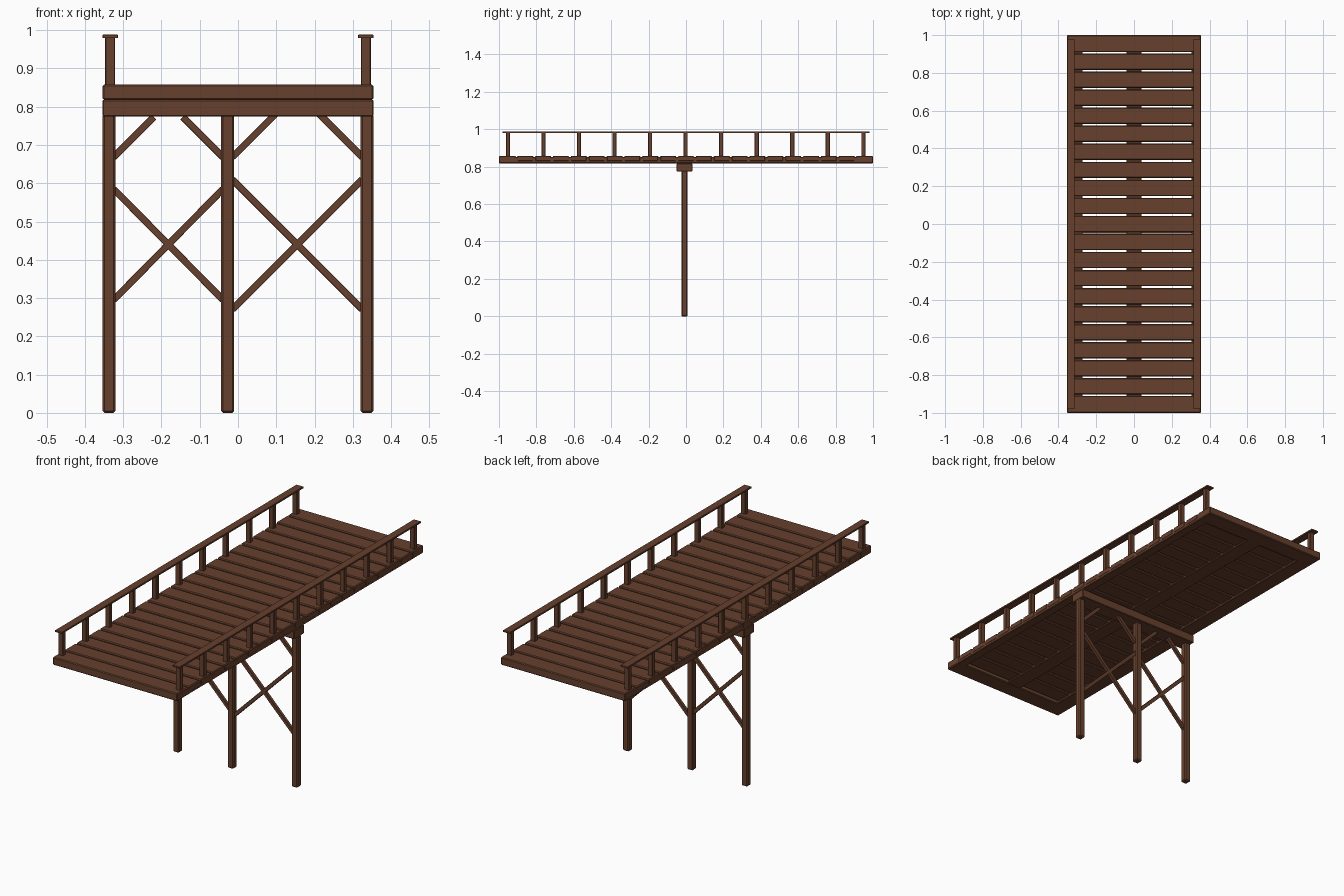
import bpy
from math import atan2, hypot
from mathutils import Vector

cube = bpy.data.objects.get("Cube")
if cube:
    bpy.data.objects.remove(cube, do_unlink=True)

wood = bpy.data.materials.new("brown_wood")
wood.use_nodes = True
wood.diffuse_color = (0.135, 0.052, 0.027, 1)
wood.node_tree.nodes["Principled BSDF"].inputs["Base Color"].default_value = wood.diffuse_color


def timber(name, x, y, z, bevel=0.003):
    """Box with chamfered edges from (min, max) pairs."""
    spans = (x, y, z)
    bpy.ops.mesh.primitive_cube_add(size=1, location=[sum(s) / 2 for s in spans])
    ob = bpy.context.object
    ob.name = name
    size = Vector([s[1] - s[0] for s in spans])
    for v in ob.data.vertices:
        v.co = v.co * size
    ob.data.materials.append(wood)
    if bevel:
        mod = ob.modifiers.new("chamfer", "BEVEL")
        mod.width = bevel
        mod.segments = 1
    return ob


def around(c, width):
    return (c - width / 2, c + width / 2)


def brace(name, x0, z0, x1, z1):
    """Diagonal strut between two points in the plane of the legs."""
    half = hypot(x1 - x0, z1 - z0) / 2
    ob = timber(name, (-half, half), around(0, 0.016), around(0, 0.018), 0.001)
    ob.location = ((x0 + x1) / 2, -0.008, (z0 + z1) / 2)
    ob.rotation_euler.y = -atan2(z1 - z0, x1 - x0)


# Legs and the cross beam on top of them
LEGS = {"right": -0.337, "middle": -0.027, "left": 0.337}
for side, x in LEGS.items():
    timber(side + "_leg", around(x, 0.034), around(-0.008, 0.034), (0, 0.78), 0.005)
timber("cross_beam", (-0.354, 0.354), around(-0.008, 0.084), (0.774, 0.818))

# Crossed braces and corner braces in each bay
for bay, a, b, low, high, reach in (("right_bay", "right", "middle", 0.30, 0.58, 0.105),
                                    ("left_bay", "middle", "left", 0.275, 0.605, 0.115)):
    xa, xb = LEGS[a] + 0.012, LEGS[b] - 0.012
    brace(bay + "_rising_brace", xa, low - 0.005, xb, high + 0.005)
    brace(bay + "_falling_brace", xa, high + 0.005, xb, low - 0.005)
    brace(bay + "_corner_brace_a", xa, 0.668, xa + reach, 0.668 + reach)
    brace(bay + "_corner_brace_b", xb, 0.668, xb - reach, 0.668 + reach)

# Stringers under the deck
timber("right_stringer", (-0.353, -0.272), (-0.995, 0.995), (0.818, 0.852))
timber("middle_stringer", (-0.04, 0.04), (-0.93, 0.93), (0.82, 0.842))
timber("left_stringer", (0.305, 0.353), (-0.995, 0.995), (0.818, 0.852))

# Deck planks, with deeper boards at both ends
COUNT, PITCH = 21, 0.0955
for i in range(COUNT):
    y = (i - (COUNT - 1) / 2) * PITCH
    end = i in (0, COUNT - 1)
    timber("end_board" if end else "deck_plank", (-0.354, 0.354),
           around(y, 0.09 if end else 0.086), (0.818 if end else 0.828, 0.858), 0.004)

# Railings
for side, s in (("right", -1), ("left", 1)):
    timber(side + "_handrail", around(s * 0.334, 0.04), (-0.98, 0.98), (0.979, 0.988), 0.001)
    for i in range(11):
        timber(side + "_rail_post", around(s * 0.334, 0.026),
               around((i - 5) * 0.19 - 0.002, 0.022), (0.85, 0.981), 0.002)
